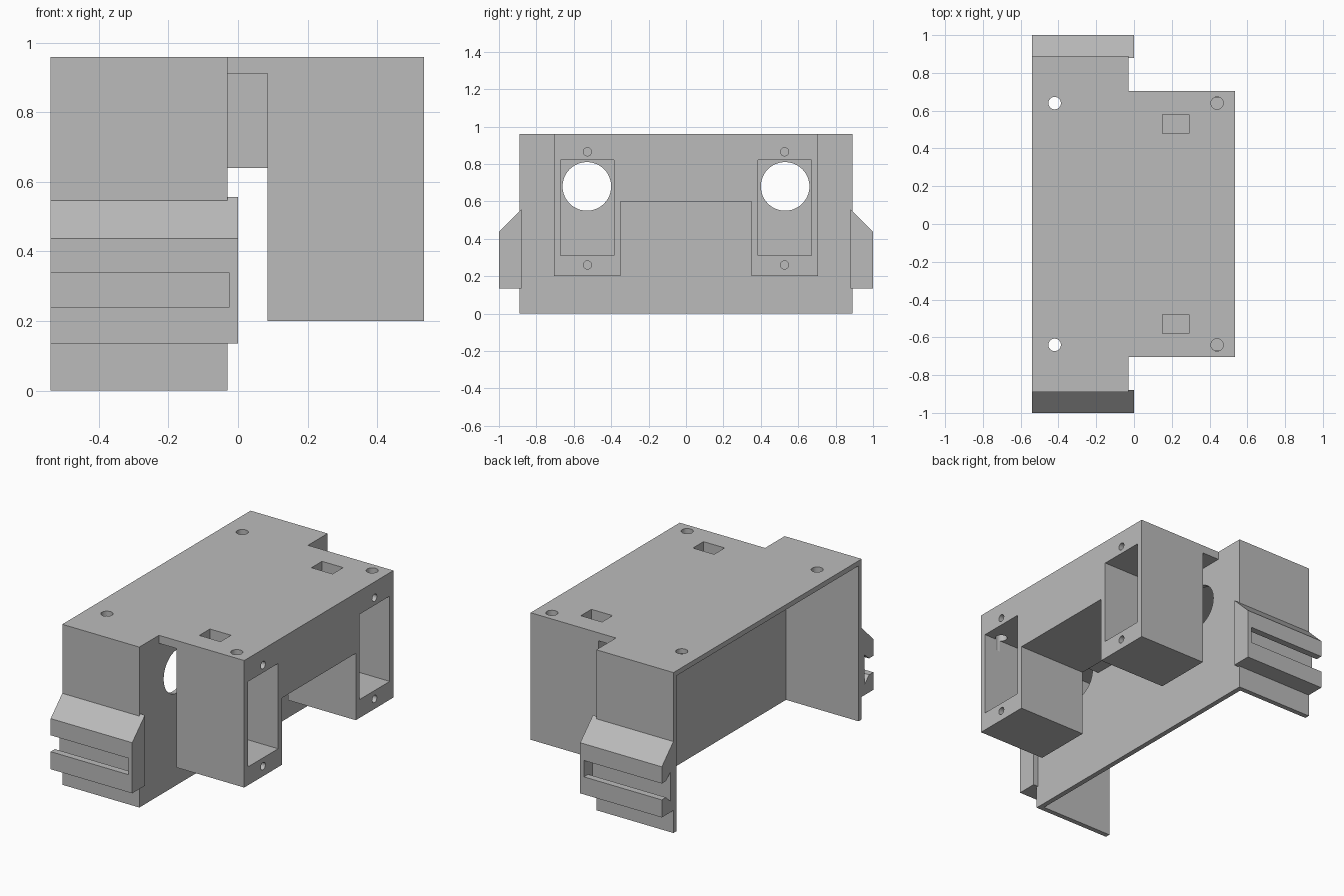
import bpy, bmesh
from mathutils import Matrix, Vector

cube = bpy.data.objects.get("Cube")
if cube:
    bpy.data.objects.remove(cube, do_unlink=True)

grey = bpy.data.materials.new("plain_grey")
grey.use_nodes = True
COLOUR = (0.5, 0.5, 0.5, 1)
grey.diffuse_color = COLOUR
grey.node_tree.nodes["Principled BSDF"].inputs["Base Color"].default_value = COLOUR


def make_object(name, bm):
    bmesh.ops.recalc_face_normals(bm, faces=bm.faces)
    mesh = bpy.data.meshes.new(name)
    bm.to_mesh(mesh)
    bm.free()
    mesh.materials.append(grey)
    obj = bpy.data.objects.new(name, mesh)
    bpy.context.collection.objects.link(obj)
    return obj


def prism(name, points, offset):
    """Extrude a closed outline along an offset."""
    bm = bmesh.new()
    face = bm.faces.new([bm.verts.new(p) for p in points])
    out = bmesh.ops.extrude_face_region(bm, geom=[face])
    moved = [v for v in out["geom"] if isinstance(v, bmesh.types.BMVert)]
    bmesh.ops.translate(bm, verts=moved, vec=offset)
    return make_object(name, bm)


def box(name, xs, ys, zs):
    outline = [(xs[0], ys[0]), (xs[1], ys[0]), (xs[1], ys[1]), (xs[0], ys[1])]
    return prism(name, [(x, y, zs[0]) for x, y in outline], (0, 0, zs[1] - zs[0]))


def rod(name, centre, radius, length, axis, sides=32):
    bm = bmesh.new()
    turn = Vector((0, 0, 1)).rotation_difference(Vector(axis)).to_matrix().to_4x4()
    bmesh.ops.create_cone(bm, cap_ends=True, segments=sides, radius1=radius,
                          radius2=radius, depth=length,
                          matrix=Matrix.Translation(centre) @ turn)
    return make_object(name, bm)


def cut(target, cutters):
    """Subtract each cutter from the target and discard it."""
    for cutter in cutters:
        cutter.hide_render = True
        mod = target.modifiers.new("cut", "BOOLEAN")
        mod.operation = "DIFFERENCE"
        mod.solver = "EXACT"
        mod.object = cutter
        bpy.context.view_layer.objects.active = target
        bpy.ops.object.modifier_apply(modifier=mod.name)
        bpy.data.objects.remove(cutter, do_unlink=True)


# Overall dimensions
BACK, WALL, HOLDER, FRONT = -0.54, -0.03, 0.085, 0.535
END, SIDE, INNER, TOP = 0.89, 0.705, 0.35, 0.96
THICK = 0.03
X, Z = (1, 0, 0), (0, 0, 1)

# Housing: stepped plan extruded to full height
half = [(BACK, END), (WALL, END), (WALL, SIDE), (FRONT, SIDE)]
plan = half + [(x, -y) for x, y in reversed(half)]
housing = prism("housing", [(x, y, 0) for x, y in plan], (0, 0, TOP))

# Open cavity, space under the holders, bridge arch and gap behind the holders
cut(housing, [
    box("cavity", (-0.7, WALL - THICK), (-END + THICK, END - THICK), (-0.1, TOP - THICK)),
    box("underside", (WALL, 0.7), (-0.8, 0.8), (-0.1, 0.2)),
    box("arch", (HOLDER - 0.05, 0.7), (-INNER, INNER), (0.1, 0.6)),
    box("gap", (WALL, HOLDER), (-0.8, 0.8), (0.1, 0.64)),
])

for s in (-1, 1):
    def span(a, b):
        return sorted((s * a, s * b))

    # Pocket, cable hole and window of each holder
    cut(housing, [
        box("side_gap", (WALL, HOLDER), span(INNER, 0.8), (0.5, 0.912)),
        box("pocket", (HOLDER - 0.05, 0.7), span(0.385, 0.67), (0.31, 0.82)),
        rod("cable_hole", (-0.05, s * 0.53, 0.68), 0.13, 0.16, X, 48),
        box("window", (0.15, 0.29), span(0.48, 0.58), (0.75, 1.1)),
    ])
    # Screw holes in the top and in the holder face
    cut(housing, [rod("top_hole", (x, s * 0.64, 0.9), 0.033, 0.3, Z)
                  for x in (-0.42, 0.44)])
    cut(housing, [rod("face_hole", (FRONT, s * 0.527, z), 0.022, 0.3, X)
                  for z in (0.26, 0.865)])

    # End clip with a dovetail slot open at one end
    profile = [(0.88, 0.135), (1, 0.135), (1, 0.438), (0.88, 0.557)]
    slot = [(1.1, 0.24), (0.96, 0.24), (0.918, 0.2),
            (0.918, 0.375), (0.96, 0.338), (1.1, 0.338)]
    clip = prism("front_clip" if s < 0 else "back_clip",
                 [(BACK, s * y, z) for y, z in profile], (-BACK, 0, 0))
    cut(clip, [prism("slot", [(-0.7, s * y, z) for y, z in slot], (0.675, 0, 0))])
